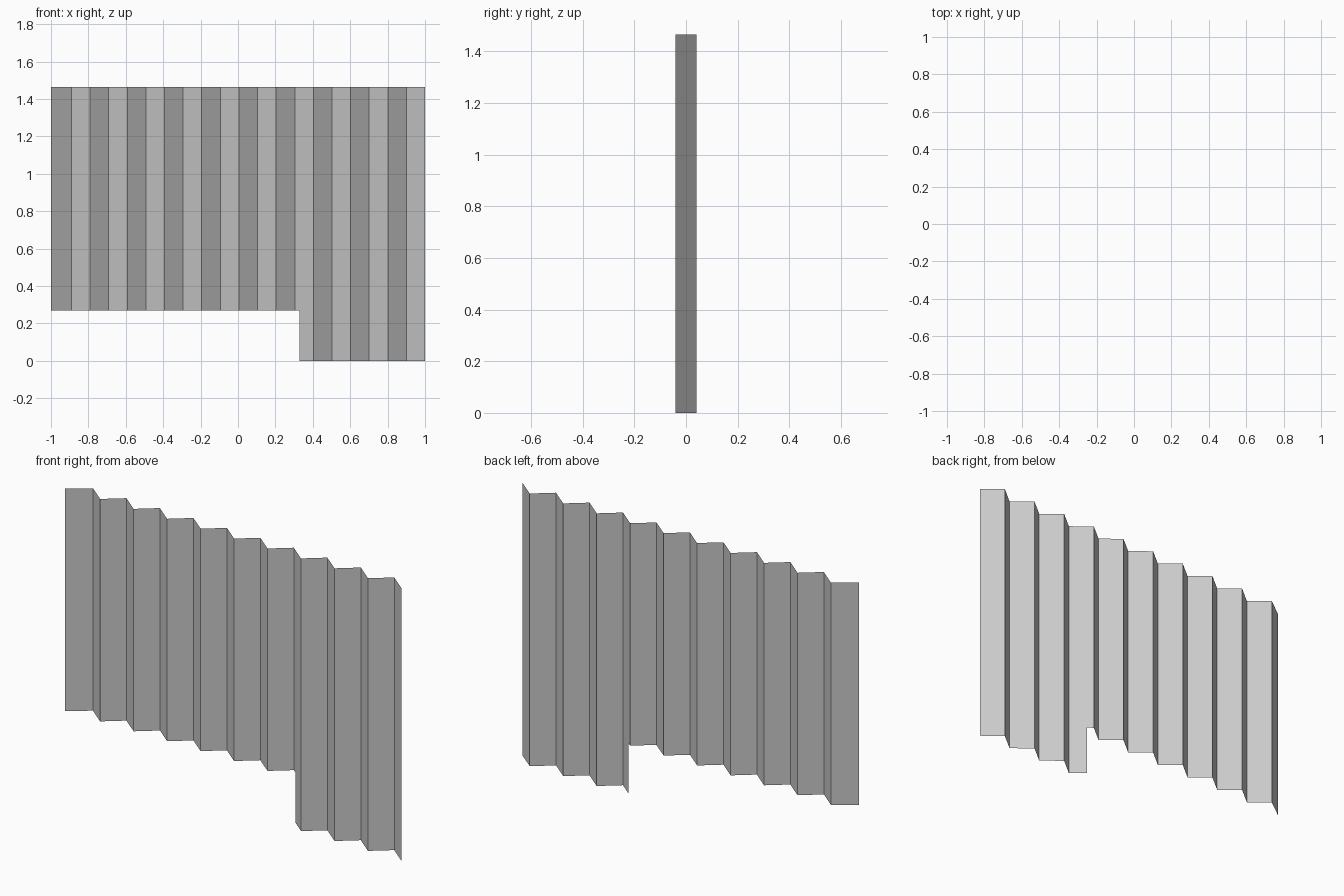
import bpy, bmesh

if "Cube" in bpy.data.objects:
    bpy.data.objects.remove(bpy.data.objects["Cube"])

TOP, STEP_Z, CUT_X, DEPTH = 1.465, 0.27, 0.33, 0.0405
PITCH = 0.0995

# Zigzag plan: 20 pleats, the first one slightly wider
plan = [(-1.0, -DEPTH)]
for i in range(1, 21):
    plan.append((1.0 - PITCH * (20 - i), DEPTH if i % 2 else -DEPTH))

# Add a point where the lower edge steps down
k = next(i for i, p in enumerate(plan) if p[0] > CUT_X)
(x0, y0), (x1, y1) = plan[k - 1], plan[k]
plan.insert(k, (CUT_X, y0 + (y1 - y0) * (CUT_X - x0) / (x1 - x0)))


# Single-skin pleated sheet from each pair of plan points
def add_pleats(bm, pts, bottom):
    rows = [[bm.verts.new((x, y, z)) for x, y in pts] for z in (bottom, TOP)]
    for i in range(len(pts) - 1):
        bm.faces.new((rows[0][i], rows[0][i + 1], rows[1][i + 1], rows[1][i]))


bm = bmesh.new()
add_pleats(bm, plan[:k + 1], STEP_Z)   # short side
add_pleats(bm, plan[k:], 0.0)          # full-height side
mesh = bpy.data.meshes.new("pleated_panel")
bm.to_mesh(mesh)
bm.free()
panel = bpy.data.objects.new("pleated_panel", mesh)
bpy.context.collection.objects.link(panel)
